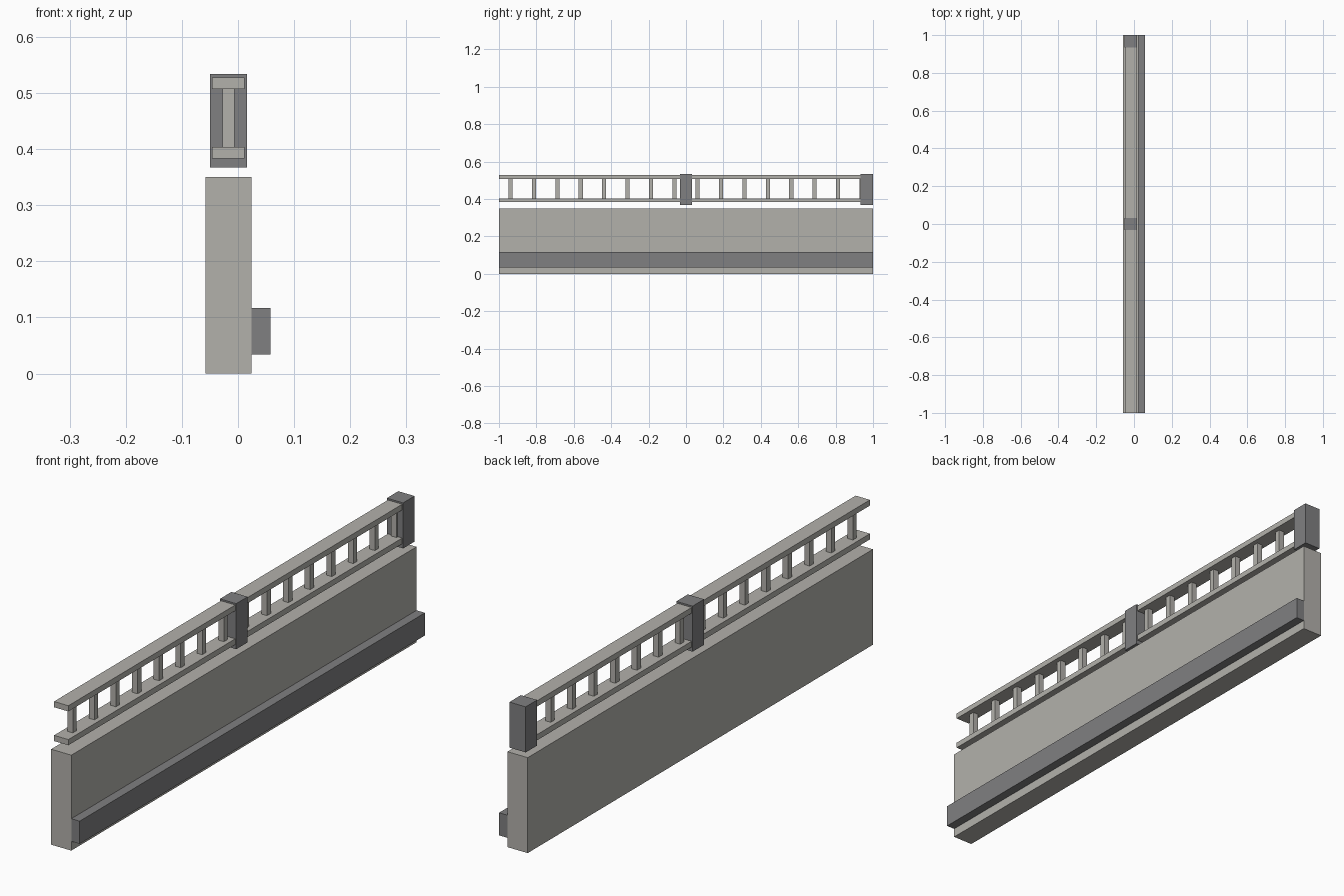
import bpy
import bmesh
from mathutils import Vector

cube = bpy.data.objects.get("Cube")
if cube:
    bpy.data.objects.remove(cube, do_unlink=True)


def make_material(name, rgb):
    mat = bpy.data.materials.new(name)
    mat.use_nodes = True
    color = (*rgb, 1.0)
    mat.diffuse_color = color
    mat.node_tree.nodes["Principled BSDF"].inputs["Base Color"].default_value = color
    return mat


light_stone = make_material("light stone", (0.45, 0.44, 0.41))
dark_stone = make_material("dark stone", (0.215, 0.215, 0.22))


def box(name, x, y, z, mat):
    """Box spanning the (low, high) pair on each axis."""
    low, high = Vector((x[0], y[0], z[0])), Vector((x[1], y[1], z[1]))
    size, centre = high - low, (low + high) / 2
    bm = bmesh.new()
    bmesh.ops.create_cube(bm, size=1)
    for v in bm.verts:
        v.co = Vector(a * b for a, b in zip(v.co, size)) + centre
    mesh = bpy.data.meshes.new(name)
    bm.to_mesh(mesh)
    bm.free()
    mesh.materials.append(mat)
    obj = bpy.data.objects.new(name, mesh)
    bpy.context.collection.objects.link(obj)
    return obj


# Wall and the ledge along its side
box("wall", (-0.058, 0.024), (-1, 1), (0, 0.35), light_stone)
box("ledge", (0.024, 0.058), (-1, 1), (0.034, 0.117), dark_stone)

# Rails, ending inside the end post
rail_x = (-0.046, 0.012)
box("lower_rail", rail_x, (-1, 0.99), (0.383, 0.404), light_stone)
box("upper_rail", rail_x, (-1, 0.99), (0.507, 0.528), light_stone)

# Evenly spaced balusters
count, spacing, half = 16, 0.125, 0.011
for i in range(count):
    y = (i - (count - 1) / 2) * spacing
    box(f"baluster_{i + 1}", (-0.028, -0.006), (y - half, y + half),
        (0.404, 0.507), light_stone)

# Posts at the middle and the back end
for name, y in (("middle_post", 0), ("end_post", 0.967)):
    box(name, (-0.05, 0.016), (y - 0.033, y + 0.033), (0.367, 0.534), dark_stone)
